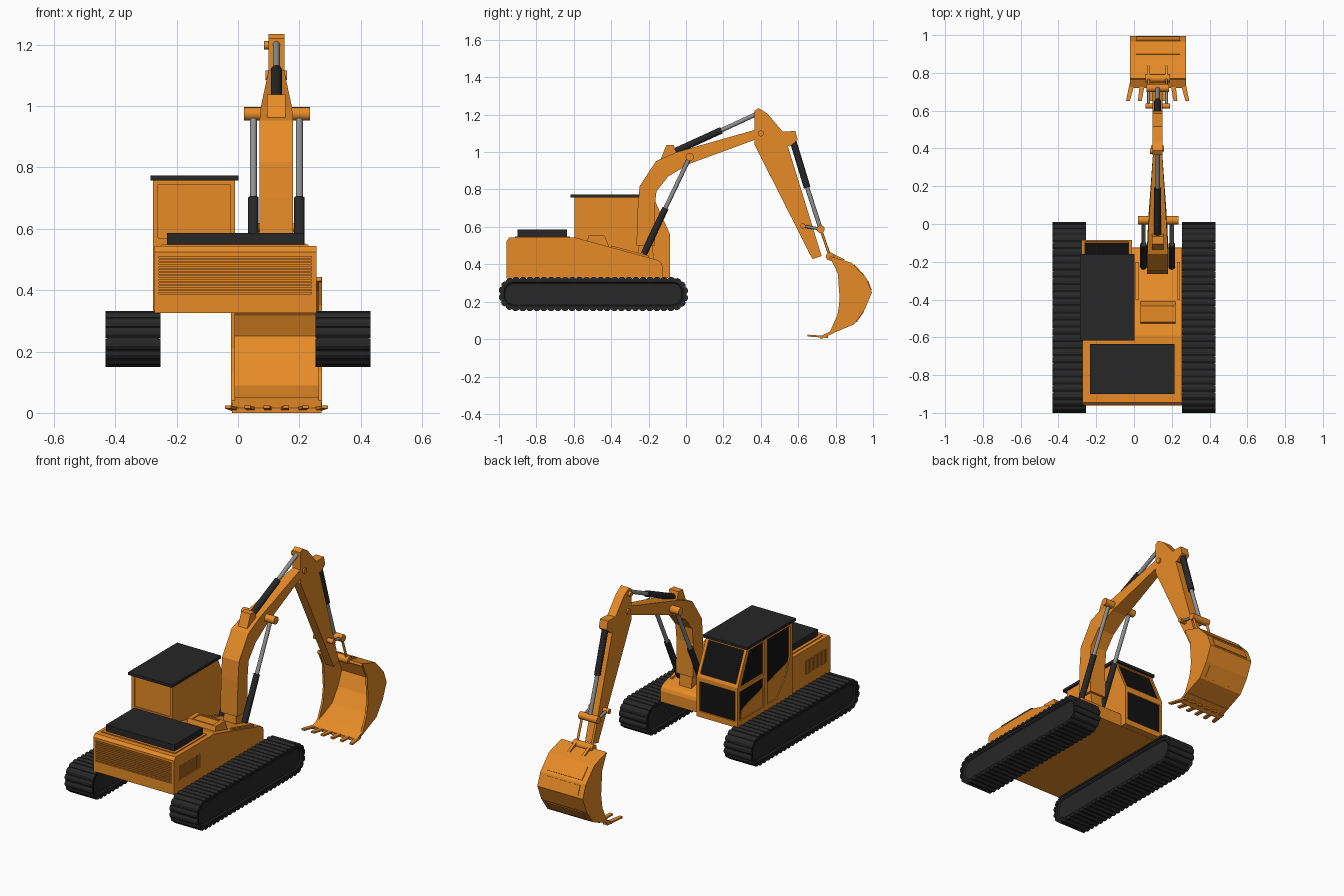
import bpy, bmesh
from math import hypot
from mathutils import Vector, Matrix

if "Cube" in bpy.data.objects:
    bpy.data.objects.remove(bpy.data.objects["Cube"])


def material(name, c):
    m = bpy.data.materials.new(name)
    m.diffuse_color = (*c, 1)
    m.use_nodes = True
    m.node_tree.nodes["Principled BSDF"].inputs["Base Color"].default_value = m.diffuse_color
    return m


ORANGE = material("orange_paint", (0.8, 0.26, 0.02))
BLACK = material("black_rubber", (0.02, 0.02, 0.02))
GLASS = material("dark_glass", (0.006, 0.006, 0.006))
STEEL = material("steel", (0.28, 0.28, 0.28))
CX = 0.125  # centre line of the digging arm


def finish(name, bm, mat):
    bmesh.ops.recalc_face_normals(bm, faces=bm.faces[:])
    me = bpy.data.meshes.new(name)
    bm.to_mesh(me)
    bm.free()
    me.materials.append(mat)
    ob = bpy.data.objects.new(name, me)
    bpy.context.collection.objects.link(ob)
    return ob


def add_prism(bm, pts, vec):
    a = [bm.verts.new(p) for p in pts]
    b = [bm.verts.new(Vector(p) + Vector(vec)) for p in pts]
    caps = [bm.faces.new(a), bm.faces.new(b[::-1])]
    for i in range(len(a)):
        j = (i + 1) % len(a)
        bm.faces.new((a[i], b[i], b[j], a[j]))
    return caps


def add_box(bm, x0, x1, y0, y1, z0, z1):
    add_prism(bm, [(x0, y0, z0), (x1, y0, z0), (x1, y1, z0), (x0, y1, z0)], (0, 0, z1 - z0))


def side_prism(name, yz, x0, x1, mat):
    bm = bmesh.new()
    add_prism(bm, [(x0, y, z) for y, z in yz], (x1 - x0, 0, 0))
    return finish(name, bm, mat)


def box(name, *dims, mat=ORANGE):
    bm = bmesh.new()
    add_box(bm, *dims)
    return finish(name, bm, mat)


def rod(name, a, b, r, mat, sides=16):
    a, b = Vector(a), Vector(b)
    bm = bmesh.new()
    m = Matrix.Translation((a + b) / 2) @ (b - a).to_track_quat('Z', 'Y').to_matrix().to_4x4()
    bmesh.ops.create_cone(bm, cap_ends=True, segments=sides, radius1=r, radius2=r,
                          depth=(b - a).length, matrix=m)
    for f in bm.faces:
        f.smooth = len(f.verts) == 4
    return finish(name, bm, mat)


def pin(name, y, z, r, x0, x1):
    return rod(name, (x0, y, z), (x1, y, z), r, ORANGE)


def pocket(target, name, pts, normal, depth, glass=True):
    """Cut a shallow recess and lay a pane in it."""
    n = Vector(normal).normalized()
    bm = bmesh.new()
    add_prism(bm, [Vector(p) + n * 0.02 for p in pts], -n * (0.02 + depth))
    cutter = finish("cutter", bm, ORANGE)
    mod = target.modifiers.new("recess", 'BOOLEAN')
    mod.operation, mod.solver, mod.object = 'DIFFERENCE', 'EXACT', cutter
    bpy.context.view_layer.objects.active = target
    bpy.ops.object.modifier_apply(modifier=mod.name)
    bpy.data.objects.remove(cutter)
    if glass:
        bm = bmesh.new()
        add_prism(bm, [Vector(p) - n * (depth - 0.002) for p in pts], -n * 0.006)
        finish(name, bm, GLASS)


# Tracks: recessed side frames wrapped by a chain of ridged shoes
end = [(-0.93, 0.16), (-0.965, 0.175), (-0.99, 0.21), (-0.99, 0.272), (-0.965, 0.307), (-0.93, 0.322)]
loop = end + [(-0.99 - y, z) for y, z in reversed(end)]
shoe = [(-.017, -.006), (-.017, .003), (-.006, .01), (.006, .01), (.017, .003), (.017, -.006)]
for side, sx in (("left", -1), ("right", 1)):
    bm = bmesh.new()
    caps = add_prism(bm, [(sx * 0.258, y, z) for y, z in loop], (sx * 0.168, 0, 0))
    bmesh.ops.recalc_face_normals(bm, faces=bm.faces[:])
    for f in caps:
        bmesh.ops.inset_region(bm, faces=[f], thickness=0.018)
        bmesh.ops.inset_region(bm, faces=[f], thickness=0.006, depth=-0.008)
    finish(side + "_track_frame", bm, BLACK)
    bm = bmesh.new()
    segs = [(Vector(p), Vector(loop[(i + 1) % len(loop)])) for i, p in enumerate(loop)]
    total = sum((b - a).length for a, b in segs)
    count = 58
    for k in range(count):
        d = (k + 0.5) * total / count
        for a, b in segs:
            if d <= (b - a).length:
                break
            d -= (b - a).length
        t = (b - a).normalized()
        n = Vector((t.y, -t.x))
        p = a + t * d
        if n.dot(p - Vector((-0.495, 0.241))) < 0:
            n = -n
        prof = [p + t * u + n * v for u, v in shoe]
        add_prism(bm, [(sx * 0.253, q.x, q.y) for q in prof], (sx * 0.178, 0, 0))
    finish(side + "_track_shoes", bm, BLACK)

# Body with sloping right deck, hood and vents
body = side_prism("body", [(-0.96, 0.325), (-0.96, 0.525), (-0.945, 0.543), (-0.59, 0.543), (-0.15, 0.422),
                           (-0.132, 0.408), (-0.125, 0.39), (-0.125, 0.325)], -0.272, 0.255, ORANGE)
box("hood_base", -0.25, 0.23, -0.915, -0.62, 0.54, 0.549)
box("engine_hood", -0.232, 0.215, -0.9, -0.635, 0.545, 0.586, mat=BLACK)
pocket(body, "", [(-0.258, -0.96, 0.388), (0.24, -0.96, 0.388), (0.24, -0.96, 0.51), (-0.258, -0.96, 0.51)],
       (0, -1, 0), 0.008, False)
bm = bmesh.new()
for i in range(11):
    add_box(bm, -0.258, 0.24, -0.961, -0.95, 0.392 + i * 0.0107, 0.398 + i * 0.0107)
finish("rear_grille", bm, ORANGE)
for side, x, sx in (("left", -0.272, -1), ("right", 0.255, 1)):
    pocket(body, "", [(x, -0.92, 0.395), (x, -0.72, 0.395), (x, -0.72, 0.475), (x, -0.92, 0.475)],
           (sx, 0, 0), 0.008, False)
    bm = bmesh.new()
    for i in range(16):
        y = -0.916 + i * 0.0125
        add_box(bm, x - sx * 0.009, x - sx * 0.001, y, y + 0.006, 0.395, 0.475)
    finish(side + "_side_vent", bm, ORANGE)

# Deck hatch and step
step = side_prism("deck_box", [(-0.535, 0.5), (-0.52, 0.553), (-0.435, 0.553), (-0.405, 0.48)], 0.035, 0.22, ORANGE)
pocket(step, "", [(0.06, -0.51, 0.553), (0.195, -0.51, 0.553), (0.195, -0.445, 0.553), (0.06, -0.445, 0.553)],
       (0, 0, 1), 0.006, False)
for name, x in (("left_deck_rail", 0.008), ("right_deck_rail", 0.228)):
    side_prism(name, [(-0.4, 0.46), (-0.4, 0.5), (-0.2, 0.447), (-0.2, 0.41)], x, x + 0.016, ORANGE)

# Cab with roof and recessed windows
XL, XR = -0.277, -0.01
cab = side_prism("cab", [(-0.595, 0.326), (-0.595, 0.76), (-0.175, 0.76), (-0.085, 0.56), (-0.085, 0.326)],
                 XL, XR, ORANGE)
box("cab_roof", -0.285, 0.002, -0.617, -0.16, 0.758, 0.774, mat=BLACK)
pocket(cab, "windscreen", [(-0.26, -0.093, 0.578), (-0.028, -0.093, 0.578), (-0.028, -0.169, 0.747),
                           (-0.26, -0.169, 0.747)], (0, 0.912, 0.41), 0.01)
pocket(cab, "lower_windscreen", [(-0.26, -0.085, 0.36), (-0.028, -0.085, 0.36), (-0.028, -0.085, 0.535),
                                 (-0.26, -0.085, 0.535)], (0, 1, 0), 0.01)
pocket(cab, "rear_panel", [(-0.26, -0.595, 0.57), (-0.026, -0.595, 0.57), (-0.026, -0.595, 0.745),
                           (-0.26, -0.595, 0.745)], (0, -1, 0), 0.006, False)
windows = {"door_window": [(-0.33, 0.555), (-0.115, 0.555), (-0.195, 0.742), (-0.33, 0.742)],
           "lower_door_window": [(-0.33, 0.36), (-0.107, 0.36), (-0.107, 0.53), (-0.33, 0.53)],
           "rear_side_window": [(-0.365, 0.36), (-0.365, 0.742), (-0.572, 0.742), (-0.572, 0.56),
                                (-0.53, 0.45), (-0.45, 0.36)]}
for name, yz in windows.items():
    pocket(cab, name, [(XL, y, z) for y, z in yz], (-1, 0, 0), 0.01)

# Boom: lofted box sections (outer y, z, inner y, z, half width)
sections = [(-0.265, 0.50, -0.165, 0.50, .055), (-0.258, 0.70, -0.168, 0.70, .055),
            (-0.248, 0.818, -0.158, 0.79, .055), (-0.16, 0.952, -0.095, 0.87, .055),
            (-0.05, 1.0, 0.02, 0.938, .05), (0.38, 1.122, 0.38, 1.07, .024)]
bm = bmesh.new()
rings = [[bm.verts.new(p) for p in ((CX - w, a, b), (CX + w, a, b), (CX + w, c, d), (CX - w, c, d))]
         for a, b, c, d, w in sections]
for r, s in zip(rings, rings[1:]):
    for i in range(4):
        j = (i + 1) % 4
        bm.faces.new((r[i], r[j], s[j], s[i]))
bm.faces.new(rings[0])
bm.faces.new(rings[-1])
finish("boom", bm, ORANGE)
side_prism("boom_foot", [(-0.26, 0.42), (-0.25, 0.52), (-0.18, 0.52), (-0.17, 0.4)], 0.085, 0.165, ORANGE)
side_prism("boom_bracket", [(-0.14, 0.95), (-0.105, 1.038), (-0.065, 1.038), (-0.048, 0.98)],
           CX - 0.03, CX + 0.03, ORANGE)

# Stick with its rear bracket
side_prism("stick", [(0.366, 1.22), (0.388, 1.235), (0.436, 1.205), (0.516, 1.11), (0.545, 1.03), (0.725, 0.444),
                     (0.676, 0.428), (0.366, 1.04)], CX - 0.026, CX + 0.026, ORANGE)
side_prism("stick_bracket", [(0.5, 1.11), (0.585, 1.112), (0.597, 1.064), (0.555, 1.03), (0.52, 1.04)],
           CX - 0.026, CX + 0.026, ORANGE)
pin("stick_cylinder_pin", 0.385, 1.198, 0.014, 0.085, 0.145)
pin("stick_pivot_pin", 0.4, 1.1, 0.016, 0.09, 0.16)


# Hydraulic cylinders: black barrel and steel rod
def ram(name, x, a, mid, b, r):
    rod(name + "_barrel", (x, *a), (x, *mid), r, BLACK)
    rod(name + "_rod", (x, *mid), (x, *b), r * 0.65, STEEL)


ram("stick_cylinder", CX, (-0.055, 1.005), (0.19, 1.117), (0.38, 1.205), 0.018)
ram("bucket_cylinder", CX, (0.572, 1.06), (0.648, 0.81), (0.72, 0.588), 0.018)
for side, x in (("left", 0.05), ("right", 0.2)):
    ram(side + "_boom_cylinder", x, (-0.225, 0.455), (-0.11, 0.7), (0.02, 0.972), 0.0175)
pin("boom_cylinder_pin", 0.02, 0.974, 0.022, 0.02, 0.235)

# Bucket linkage
pin("stick_link_pin", 0.625, 0.605, 0.014, 0.06, 0.19)
pin("link_pin", 0.72, 0.588, 0.021, 0.065, 0.185)
pin("bucket_pin", 0.77, 0.442, 0.022, 0.06, 0.19)
for side, x in (("left", 0.078), ("right", 0.172)):
    rod(side + "_stick_link", (x, 0.625, 0.605), (x, 0.72, 0.588), 0.008, STEEL, 8)
    rod(side + "_bucket_link", (x, 0.72, 0.588), (x, 0.77, 0.442), 0.007, ORANGE, 8)
    side_prism(side + "_bucket_ear", [(0.75, 0.43), (0.755, 0.455), (0.78, 0.46), (0.85, 0.425), (0.8, 0.41)],
               x - 0.008, x + 0.008, ORANGE)

# Bucket: curved shell, side plates, wear plates and splayed teeth
outer = [(0.77, 0.443), (0.885, 0.408), (0.965, 0.325), (0.994, 0.25), (0.957, 0.16), (0.9, 0.08), (0.725, 0.006)]
inner = [(0.765, 0.43), (0.877, 0.396), (0.953, 0.318), (0.981, 0.25), (0.945, 0.166), (0.891, 0.09), (0.725, 0.018)]
BX0, BX1 = -0.02, 0.272
side_prism("bucket_shell", outer + inner[::-1], BX0, BX1, ORANGE)
mouth = [(0.77, 0.04), (0.81, 0.13), (0.822, 0.21), (0.812, 0.35), (0.775, 0.428)]
for side, x in (("left", BX0 - 0.002), ("right", BX1 - 0.01)):
    side_prism(side + "_bucket_side", outer + mouth, x, x + 0.012, ORANGE)
for i in (1, 2, 4):
    a, b = Vector(outer[i]), Vector(outer[i + 1])
    n = Vector((b.y - a.y, a.x - b.x)).normalized() * -0.004
    p, q = a.lerp(b, 0.15), a.lerp(b, 0.85)
    side_prism("wear_plate_%d" % i, [p, q, q + n, p + n], 0.01, 0.243, ORANGE)
side_prism("bucket_lip", [(0.72, 0.0), (0.72, 0.016), (0.79, 0.05), (0.79, 0.032)], BX0, BX1, ORANGE)
bm = bmesh.new()
for i in range(6):
    x = -0.006 + i * 0.0525
    s = (x - CX) * 0.2
    pts = [(x - 0.014, 0.76, 0.006), (x + 0.014, 0.76, 0.006), (x + s + 0.01, 0.65, 0.014), (x + s - 0.01, 0.65, 0.014)]
    add_prism(bm, pts, (0, 0, 0.01))
finish("bucket_teeth", bm, ORANGE)
